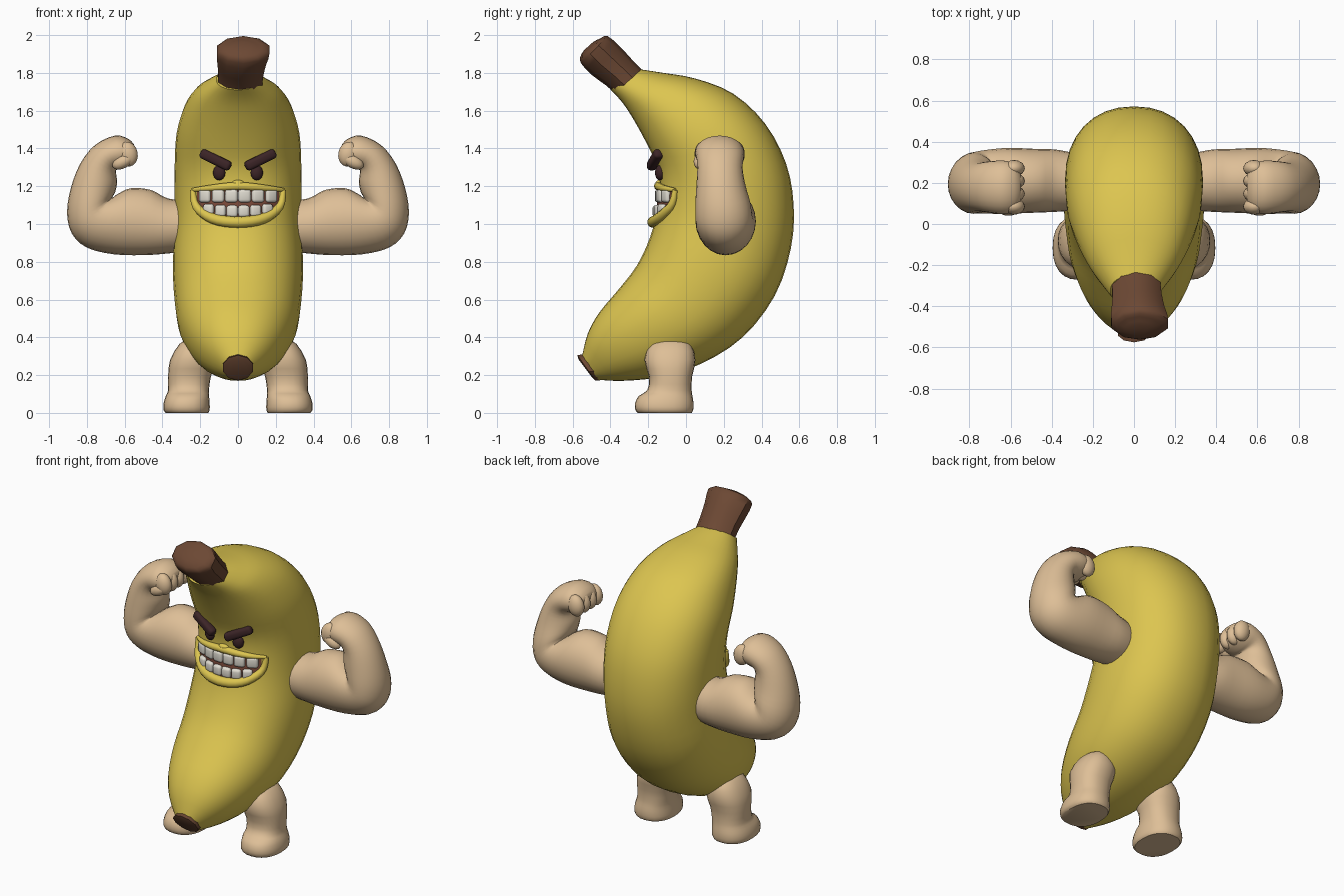
import bpy, bmesh, math
from mathutils import Vector, Euler
from mathutils.bvhtree import BVHTree

if "Cube" in bpy.data.objects:
    bpy.data.objects.remove(bpy.data.objects["Cube"], do_unlink=True)


def material(name, rgb):
    m = bpy.data.materials.new(name)
    m.use_nodes = True
    m.diffuse_color = (*rgb, 1)
    bsdf = next(n for n in m.node_tree.nodes if n.type == "BSDF_PRINCIPLED")
    bsdf.inputs["Base Color"].default_value = (*rgb, 1)
    return m


YELLOW = material("peel yellow", (.72, .56, .08))
SKIN = material("skin", (.73, .52, .31))
BROWN = material("stem brown", (.15, .065, .034))
DARK = material("dark brown", (.045, .018, .02))
WHITE = material("tooth white", (.75, .72, .64))
GUM = material("mouth brown", (.19, .065, .04))
parts = []


def finish(name, mesh, mat, mirror=False):
    ob = bpy.data.objects.new(name, mesh)
    bpy.context.collection.objects.link(ob)
    mesh.materials.clear()
    mesh.materials.append(mat)
    if mirror:
        ob.modifiers.new("Mirror", "MIRROR")
    parts.append(ob)
    return ob


def from_bmesh(name, bm, mat, mirror=False):
    bmesh.ops.recalc_face_normals(bm, faces=bm.faces)
    mesh = bpy.data.meshes.new(name)
    bm.to_mesh(mesh)
    bm.free()
    return finish(name, mesh, mat, mirror)


def spline(rows, steps):
    """Catmull-Rom interpolation of the section rows."""
    rows = [Vector(r) for r in rows]
    out = []
    for i in range(len(rows) - 1):
        a, b, c, d = rows[max(i - 1, 0)], rows[i], rows[i + 1], rows[min(i + 2, len(rows) - 1)]
        for k in range(steps):
            t = k / steps
            out.append(b + (c - a) * (t / 2) + (a * 2 - b * 5 + c * 4 - d) * (t * t / 2)
                       + (b * 3 - a - c * 3 + d) * (t ** 3 / 2))
    return out + [rows[-1]]


def loft(name, rows, axis, mat, mirror=False, segs=24, steps=3, power=2.0):
    """Rows: two opposite profile points, half width and centre along the axis."""
    bm = bmesh.new()
    rings = []
    for u1, z1, u2, z2, w, c in spline(rows, steps):
        ring = []
        for k in range(segs):
            t = math.tau * k / segs
            co, si = [math.copysign(abs(f(t)) ** (2 / power), f(t)) for f in (math.cos, math.sin)]
            u = (u1 + u2) / 2 + (u1 - u2) / 2 * co
            z = (z1 + z2) / 2 + (z1 - z2) / 2 * co
            side = c + w * si
            ring.append(bm.verts.new((side, u, z) if axis == "x" else (u, side, z)))
        rings.append(ring)
    for a, b in zip(rings, rings[1:]):
        for k in range(segs):
            n = (k + 1) % segs
            bm.faces.new((a[k], a[n], b[n], b[k]))
    bm.faces.new(rings[0])
    bm.faces.new(rings[-1])
    return from_bmesh(name, bm, mat, mirror)


def ball(name, loc, radii, mat, mirror=False, rot=(0, 0, 0)):
    bm = bmesh.new()
    bmesh.ops.create_uvsphere(bm, u_segments=16, v_segments=10, radius=1)
    bmesh.ops.scale(bm, vec=radii, verts=bm.verts)
    bmesh.ops.rotate(bm, matrix=Euler(rot).to_matrix(), verts=bm.verts)
    bmesh.ops.translate(bm, vec=loc, verts=bm.verts)
    return from_bmesh(name, bm, mat, mirror)


def block(name, loc, size, mat, bevel, mirror=False, rot=(0, 0, 0)):
    bm = bmesh.new()
    bmesh.ops.create_cube(bm, size=1)
    bmesh.ops.scale(bm, vec=size, verts=bm.verts)
    bmesh.ops.bevel(bm, geom=bm.edges[:], offset=bevel, segments=3, profile=.5, affect="EDGES")
    bmesh.ops.rotate(bm, matrix=Euler(rot).to_matrix(), verts=bm.verts)
    bmesh.ops.translate(bm, vec=loc, verts=bm.verts)
    return from_bmesh(name, bm, mat, mirror)


# Curved fruit body
body = loft("body", [
    (-.55, .30, -.465, .175, .075, 0), (-.52, .42, -.33, .17, .17, 0),
    (-.46, .53, -.14, .19, .25, 0), (-.36, .65, .08, .26, .31, 0),
    (-.26, .78, .30, .40, .335, 0), (-.19, .93, .47, .62, .345, 0),
    (-.155, 1.07, .555, .87, .335, 0), (-.14, 1.2, .57, 1.1, .335, 0),
    (-.155, 1.31, .53, 1.32, .335, 0), (-.21, 1.43, .42, 1.53, .325, 0),
    (-.27, 1.54, .25, 1.69, .285, 0), (-.32, 1.62, .05, 1.77, .23, 0),
    (-.36, 1.67, -.12, 1.80, .17, 0), (-.40, 1.71, -.25, 1.82, .115, 0)],
    "x", YELLOW, segs=32, power=2.2)

# Stem and blossom end
loft("stem", [
    (-.375, 1.69, -.235, 1.82, .125, .01), (-.425, 1.735, -.29, 1.875, .125, .015),
    (-.50, 1.79, -.35, 1.94, .135, .02), (-.555, 1.85, -.415, 1.995, .145, .028),
    (-.56, 1.885, -.45, 1.985, .105, .025), (-.54, 1.92, -.49, 1.965, .05, .02)],
    "x", BROWN, segs=10, steps=2)
loft("blossom_end", [
    (-.55, .31, -.455, .172, .083, 0), (-.575, .305, -.48, .172, .083, 0),
    (-.57, .285, -.495, .185, .06, 0)], "x", BROWN, segs=10, steps=1)

# Flexed arms, then hands
loft("arm", [
    (.24, .86, .24, 1.12, .13, .20), (.36, .845, .37, 1.135, .15, .21),
    (.50, .835, .46, 1.18, .155, .21), (.66, .84, .565, 1.19, .16, .21),
    (.80, .875, .635, 1.16, .155, .205), (.88, .95, .665, 1.14, .15, .20),
    (.905, 1.06, .65, 1.17, .145, .195), (.885, 1.19, .64, 1.22, .13, .185),
    (.835, 1.32, .645, 1.265, .12, .18), (.755, 1.42, .645, 1.285, .125, .18),
    (.65, 1.468, .62, 1.29, .13, .178), (.58, 1.45, .575, 1.31, .115, .178),
    (.55, 1.42, .55, 1.34, .07, .178)], "y", SKIN, True)
for i in range(4):
    ball("finger", (.583, .085 + .062 * i, 1.37), (.052, .04, .066), SKIN, True, (0, .2, 0))
ball("thumb", (.61, .075, 1.33), (.06, .035, .035), SKIN, True, (0, .5, 0))

# Legs with feet
loft("leg", [
    (-.13, .39, -.03, .39, .04, .225), (-.19, .365, .025, .365, .08, .23),
    (-.22, .28, .05, .28, .12, .24), (-.195, .19, .032, .19, .113, .257),
    (-.205, .12, .03, .12, .108, .262), (-.25, .09, .035, .085, .115, .268),
    (-.27, .05, .04, .05, .122, .272), (-.268, .015, .038, .015, .122, .272),
    (-.255, 0, .03, 0, .112, .27)], "x", SKIN, True, steps=2, power=2.3)

# Face parts are placed on the front of the body
bm = bmesh.new()
bm.from_mesh(body.data)
tree = BVHTree.FromBMesh(bm)
bm.free()


def on_face(x, z, out=0.0):
    hit, normal, _, _ = tree.ray_cast(Vector((x, -1, z)), Vector((0, 1, 0)))
    return hit + normal * out, math.atan2(normal.x, -normal.y)


pos, yaw = on_face(.115, 1.345, .015)
block("eyebrow", pos, (.18, .05, .052), DARK, .018, True, (0, -.44, yaw))
pos, yaw = on_face(.098, 1.272, .006)
ball("eye", pos, (.034, .024, .04), DARK, True, (0, 0, yaw))
pos, _ = on_face(0, 1.215)
ball("nose", pos, (.035, .022, .018), YELLOW)

# Mouth interior
bm = bmesh.new()
cols, levels = 16, 6
grid = []
for i in range(cols + 1):
    u = 2 * i / cols - 1
    low, high = 1.02 + .09 * abs(u) ** 3, 1.195 - .02 * u * u
    grid.append([bm.verts.new(on_face(.215 * u, low + (high - low) * j / levels, .005)[0])
                 for j in range(levels + 1)])
for a, b in zip(grid, grid[1:]):
    for j in range(levels):
        bm.faces.new((a[j], b[j], b[j + 1], a[j + 1]))
from_bmesh("mouth", bm, GUM)

# Teeth in two rows
for i in range(6):
    x = (i - 2.5) * .069
    pos, yaw = on_face(x, 1.148, .006)
    block("upper_tooth", pos, (.068, .034, .07), WHITE, .016, rot=(0, 0, yaw))
    x = (i - 2.5) * .061
    pos, yaw = on_face(x, 1.066 + .35 * x * x, .006)
    block("lower_tooth", pos, (.06, .034, .064), WHITE, .016, rot=(0, 0, yaw))


def lip(name, points, radius):
    curve = bpy.data.curves.new(name, "CURVE")
    curve.dimensions = "3D"
    curve.bevel_depth = radius
    curve.bevel_resolution = 3
    curve.use_fill_caps = True
    path = spline([(x, z) for x, z in points], 4)
    sp = curve.splines.new("POLY")
    sp.points.add(len(path) - 1)
    for i, (x, z) in enumerate(path):
        sp.points[i].co = (*on_face(x, z, .008)[0], 1)
        sp.points[i].radius = .45 + .55 * math.sin(math.pi * i / (len(path) - 1))
    temp = bpy.data.objects.new(name + "_path", curve)
    bpy.context.collection.objects.link(temp)
    mesh = bpy.data.meshes.new_from_object(temp.evaluated_get(bpy.context.evaluated_depsgraph_get()))
    bpy.data.objects.remove(temp)
    finish(name, mesh, YELLOW)


lip("upper_lip", [(-.235, 1.18), (-.12, 1.192), (0, 1.2), (.12, 1.192), (.235, 1.18)], .022)
lip("lower_lip", [(-.235, 1.18), (-.215, 1.09), (-.13, 1.027), (0, 1.008),
                  (.13, 1.027), (.215, 1.09), (.235, 1.18)], .03)

# Smooth shading with crisp edges kept
bpy.ops.object.select_all(action="DESELECT")
for ob in parts:
    ob.select_set(True)
bpy.context.view_layer.objects.active = body
bpy.ops.object.shade_smooth_by_angle(angle=math.radians(40))
